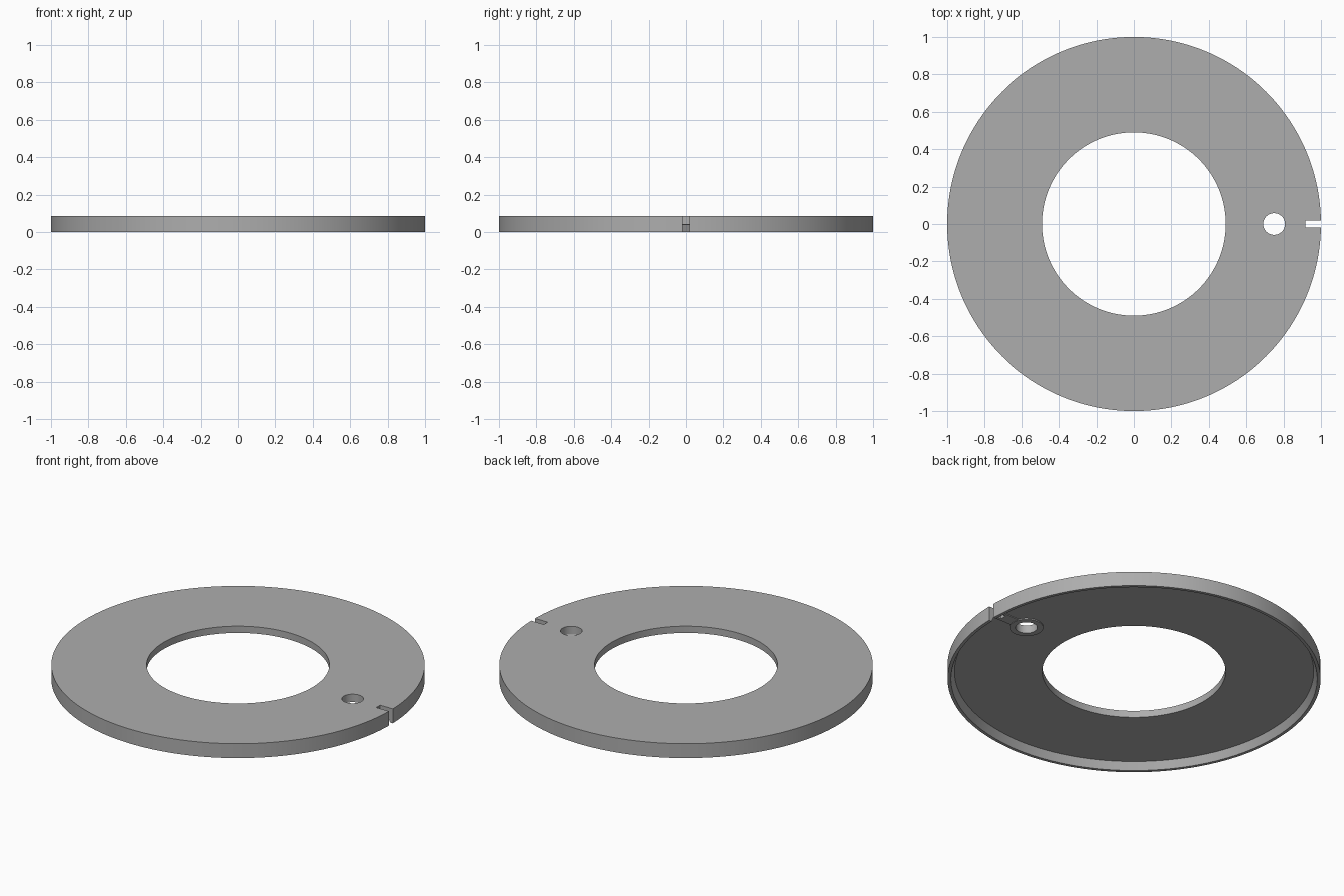
import bpy
import math

cube = bpy.data.objects.get("Cube")
if cube:
    bpy.data.objects.remove(cube, do_unlink=True)

TOP = 0.085      # upper face
FLOOR = 0.045    # underside of the plate inside the rim
BOSS = 0.038     # underside of the boss and rib
HOLE_X = 0.75

grey = bpy.data.materials.new("grey")
grey.use_nodes = True
colour = (0.42, 0.42, 0.42, 1)
grey.diffuse_color = colour
grey.node_tree.nodes["Principled BSDF"].inputs["Base Color"].default_value = colour


def lathe(name, profile, steps):
    """Closed ring swept from an (r, z) outline."""
    verts, faces, n = [], [], len(profile)
    for i in range(steps):
        a = math.tau * i / steps
        verts += [(r * math.cos(a), r * math.sin(a), z) for r, z in profile]
        for k in range(n):
            j, m = (i + 1) % steps, (k + 1) % n
            faces.append((i * n + k, j * n + k, j * n + m, i * n + m))
    mesh = bpy.data.meshes.new(name)
    mesh.from_pydata(verts, [], faces)
    obj = bpy.data.objects.new(name, mesh)
    bpy.context.collection.objects.link(obj)
    return obj


def cylinder(name, radius, z0, z1):
    bpy.ops.mesh.primitive_cylinder_add(vertices=48, radius=radius, depth=z1 - z0,
                                        location=(HOLE_X, 0, (z0 + z1) / 2))
    bpy.context.object.name = name
    return bpy.context.object


def box(name, x0, x1, half_width, z0, z1):
    bpy.ops.mesh.primitive_cube_add(size=1, location=((x0 + x1) / 2, 0, (z0 + z1) / 2))
    obj = bpy.context.object
    obj.name = name
    obj.scale = (x1 - x0, 2 * half_width, z1 - z0)
    return obj


def combine(target, tool, operation):
    mod = target.modifiers.new(operation.lower(), 'BOOLEAN')
    mod.operation, mod.object, mod.solver = operation, tool, 'EXACT'
    bpy.context.view_layer.objects.active = target
    bpy.ops.object.modifier_apply(modifier=mod.name)
    bpy.data.objects.remove(tool, do_unlink=True)


# Flat ring with a tapered downward rim
disc = lathe("ring_plate", [(0.49, FLOOR), (0.963, FLOOR), (0.982, 0),
                            (1, 0), (1, TOP), (0.49, TOP)], 192)

# Boss around the small hole, with a rib running out to the notch
combine(disc, cylinder("boss", 0.09, BOSS, 0.06), 'UNION')
combine(disc, box("rib", HOLE_X, 0.975, 0.035, BOSS + 0.002, 0.062), 'UNION')

# Small through hole and edge notch
combine(disc, cylinder("hole_cutter", 0.058, -0.1, 0.2), 'DIFFERENCE')
combine(disc, box("notch_cutter", 0.917, 1.1, 0.018, -0.1, 0.2), 'DIFFERENCE')

disc.data.materials.clear()
disc.data.materials.append(grey)
bpy.ops.object.select_all(action='DESELECT')
disc.select_set(True)
bpy.context.view_layer.objects.active = disc
bpy.ops.object.shade_smooth_by_angle(angle=math.radians(30))
